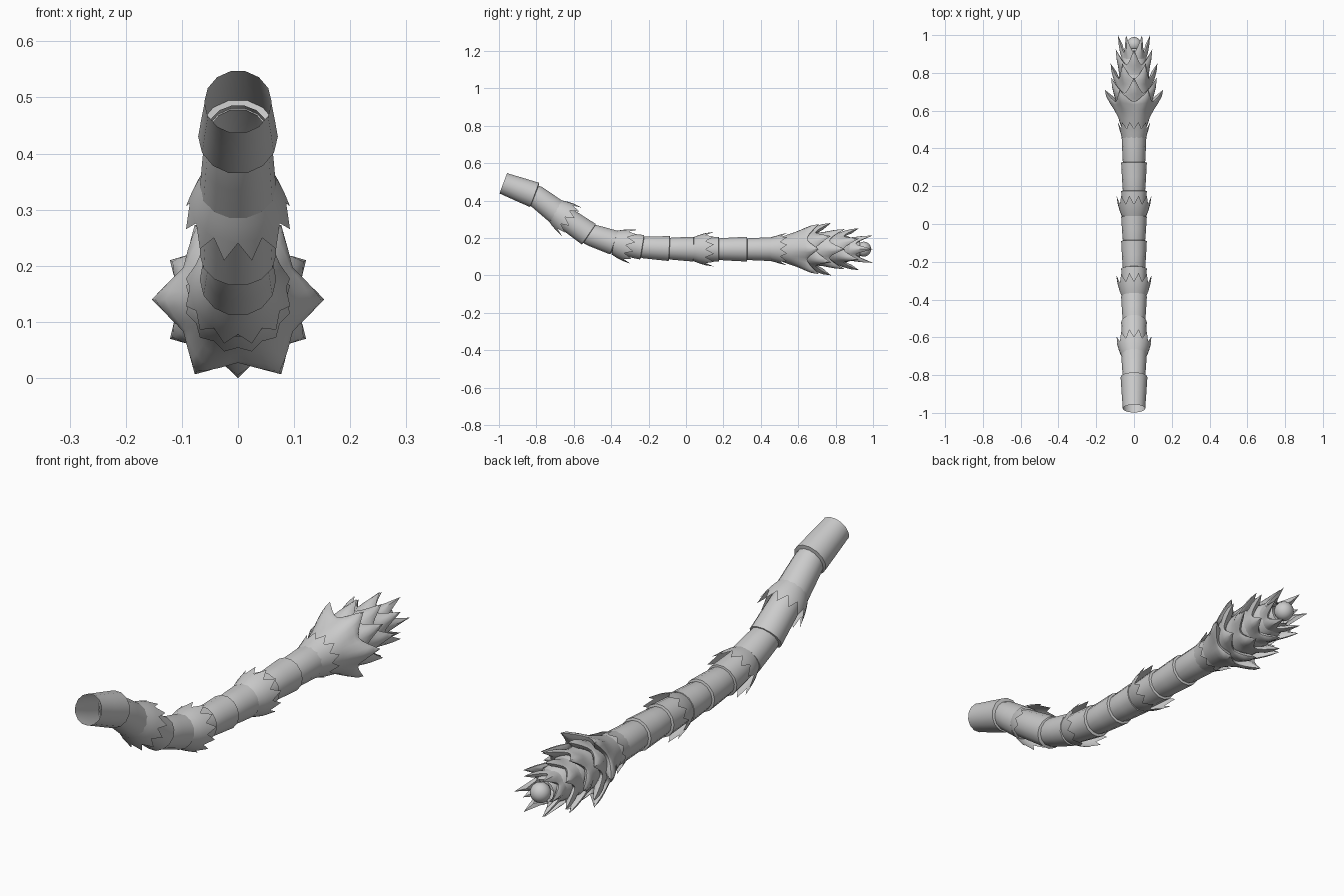
import bpy, bmesh, math
from mathutils import Vector

if "Cube" in bpy.data.objects:
    bpy.data.objects.remove(bpy.data.objects["Cube"])

grey = bpy.data.materials.new("light grey")
grey.diffuse_color = (0.6, 0.6, 0.6, 1)
grey.use_nodes = True
grey.node_tree.nodes["Principled BSDF"].inputs["Base Color"].default_value = grey.diffuse_color


def loft(name, origin, aim, loops, sides, angle=35):
    """Skin rings around an axis; each loop is a function theta -> (distance, radius)."""
    p = Vector((0, *origin))
    d = (Vector((0, *aim)) - p).normalized()
    v = Vector((0, -d.z, d.y))
    bm = bmesh.new()
    rings = []
    for loop in loops:
        ring = []
        for i in range(sides):
            th = math.tau * i / sides
            s, r = loop(th)
            ring.append(bm.verts.new(p + d * s + v * (r * math.sin(th))
                                     + Vector((r * math.cos(th), 0, 0))))
        rings.append(ring)
    for a, b in zip(rings, rings[1:]):
        for i in range(sides):
            j = (i + 1) % sides
            bm.faces.new((a[i], b[i], b[j], a[j]))
    mesh = bpy.data.meshes.new(name)
    bm.to_mesh(mesh)
    bm.free()
    mesh.materials.append(grey)
    ob = bpy.data.objects.new(name, mesh)
    bpy.context.collection.objects.link(ob)
    smooth(ob, angle)
    return ob


def smooth(ob, angle):
    bpy.ops.object.select_all(action='DESELECT')
    ob.select_set(True)
    bpy.context.view_layer.objects.active = ob
    bpy.ops.object.shade_smooth_by_angle(angle=math.radians(angle))


def ring(s, r):
    return lambda th: (s, r)


def points(valley, tip, count, phase, power):
    """Ring whose distance and radius swing from valley to tip, count times."""
    def f(th):
        u = abs(((th - phase) * count / math.tau + 0.5) % 1 - 0.5) * 2
        k = (1 - u) ** power
        return tuple(a + (b - a) * k for a, b in zip(valley, tip))
    return f


# Stalk: overlapping flared tubes, each with an inward lip
joints = [(-.977, .492), (-.81, .43), (-.69, .338), (-.52, .22), (-.385, .175),
          (-.235, .15), (-.09, .143), (.04, .14), (.175, .14), (.325, .14), (.53, .14)]
for n, (a, b) in enumerate(zip(joints, joints[1:])):
    length = math.dist(a, b)
    r0, r1 = (.06, .071) if n == 0 else (.06, .068)
    back = 0 if n == 0 else -.025
    loft(f"stalk_segment_{n + 1}", a, b,
         [ring(back, r0 if n == 0 else .052), ring(.01, r0), ring(length * .5, (r0 + r1) / 2),
          ring(length, r1), ring(length + .004, .054)], 14)

# Spiked collars around the stalk: start, aim, length of band
collars = [((-.70, .348), (-.62, .293)), ((-.385, .175), (-.28, .153)),
           ((.04, .14), (.2, .14)), ((.455, .14), (.6, .14))]
for n, (a, b) in enumerate(collars):
    rim, tip = ((.065, .086), (.11, .096)) if n < 3 else ((.05, .078), (.085, .09))
    loft(f"collar_{n + 1}", a, b,
         [ring(0, .064), ring(.03, .076 if n < 3 else .072), ring(rim[0] - .004, rim[1] - .001),
          points(rim, tip, 12, math.pi / 12, 1)], 24, 50)

# Head core: tapering body with rounded end
loft("head_core", (.5, .14), (1, .14),
     [ring(0, .06), ring(.1, .09), ring(.25, .085), ring(.36, .07), ring(.43, .045)], 24)
bpy.ops.mesh.primitive_uv_sphere_add(segments=20, ring_count=12, radius=.04,
                                     location=(0, .95, .14))
knob = bpy.context.object
knob.name = "head_knob"
knob.data.materials.append(grey)
smooth(knob, 60)

# Head scales: six thorns per ring, alternate rings turned by half a step
# base (y, r), valley (y, r), tip (y, r)
scales = [((.515, .068), (.645, .113), (.71, .154)),
          ((.60, .088), (.69, .104), (.775, .14)),
          ((.68, .086), (.765, .094), (.85, .124)),
          ((.76, .078), (.84, .082), (.925, .112)),
          ((.83, .064), (.905, .062), (1.0, .085))]
for n, (base, valley, tip) in enumerate(scales):
    phase = (n % 2) * math.pi / 6
    rel = lambda q: (q[0] - .5, q[1])
    base, valley, tip = rel(base), rel(valley), rel(tip)

    def mix(t, lift):
        # partway up the scale, with the thorn ridge rising along its middle
        lo = [a + (b - a) * t for a, b in zip(base, valley)]
        hi = (lo[0] + .01 * t, lo[1] + lift * (tip[1] - valley[1]))
        return points(lo, hi, 6, phase, 1.2)

    loft(f"scale_ring_{n + 1}", (.5, .14), (1, .14),
         [ring(*base), mix(.35, .0), mix(.65, .2), mix(.9, .5),
          points(valley, ((valley[0] + tip[0]) / 2, valley[1] + (tip[1] - valley[1]) * .85),
                 6, phase, 1.4),
          points((valley[0] + .003, valley[1]), tip, 6, phase, 1.8),
          points((valley[0], valley[1] - .012),
                 ((valley[0] + tip[0]) / 2, valley[1]), 6, phase, 1.5),
          ring(valley[0] - .02, base[1] * .8)], 48, 45)
